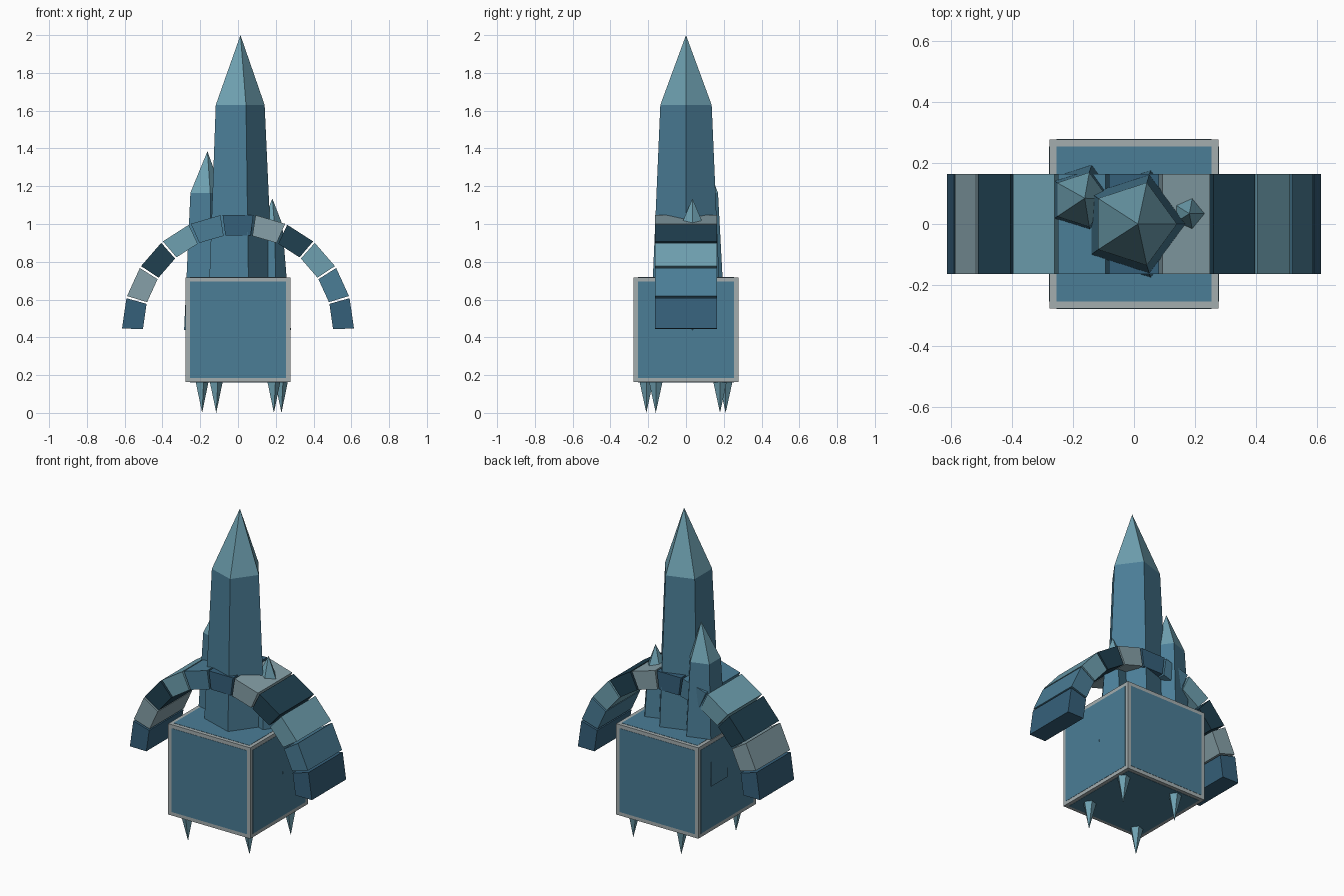
import bpy
from math import sin, cos, pi, radians

if "Cube" in bpy.data.objects:
    bpy.data.objects.remove(bpy.data.objects["Cube"])


def material(name, rgb):
    m = bpy.data.materials.new(name)
    m.diffuse_color = (*rgb, 1)
    m.use_nodes = True
    m.node_tree.nodes["Principled BSDF"].inputs["Base Color"].default_value = m.diffuse_color
    return m


FRAME = material("frame_grey", (0.37, 0.42, 0.43))
BLUE = material("blue", (0.069, 0.205, 0.305))
LIGHT = material("light_blue", (0.156, 0.352, 0.434))
DEEP = material("deep_blue", (0.036, 0.117, 0.195))
DARK = material("dark_blue", (0.014, 0.051, 0.08))
PALE = material("pale_grey_blue", (0.238, 0.352, 0.392))


def add_mesh(name, verts, faces, mat):
    me = bpy.data.meshes.new(name)
    me.from_pydata(verts, [], faces)
    me.materials.append(mat)
    ob = bpy.data.objects.new(name, me)
    bpy.context.collection.objects.link(ob)
    return ob


def box(name, half, centre, mat):
    bpy.ops.mesh.primitive_cube_add(size=2, location=centre)
    ob = bpy.context.object
    ob.name = name
    ob.scale = half
    ob.data.materials.append(mat)


def ring(x, y, z, r, n=5):
    return [(x + r * cos(2 * pi * i / n), y + r * sin(2 * pi * i / n), z) for i in range(n)]


def prism(name, bottom, top, mat):
    n = len(bottom)
    faces = [(i, (i + 1) % n, n + (i + 1) % n, n + i) for i in range(n)]
    faces += [tuple(reversed(range(n))), tuple(range(n, 2 * n))]
    return add_mesh(name, bottom + top, faces, mat)


def pyramid(name, base, tip, mat):
    n = len(base)
    up = tip[2] > base[0][2]
    faces = [(i, (i + 1) % n, n) if up else ((i + 1) % n, i, n) for i in range(n)]
    faces.append(tuple(reversed(range(n))) if up else tuple(range(n)))
    return add_mesh(name, base + [tip], faces, mat)


# Cube base with a blue panel on every face
MID, HALF, IN = 0.44, 0.277, 0.255
box("base_cube", (HALF,) * 3, (0, 0, MID), FRAME)
for axis in range(3):
    half = [IN] * 3
    half[axis] = HALF + 0.0015
    box("face_panels_" + "xyz"[axis], half, (0, 0, MID), BLUE)

# Pentagonal crystals: tapered shaft plus pointed cap
# name, x, y, base radius, shoulder radius, shoulder z, tip
crystals = [
    ("main_crystal", -0.002, 0.0, 0.197, 0.143, 1.63, (0.013, 0, 2.0)),
    ("left_crystal", -0.176, 0.08, 0.135, 0.094, 1.165, (-0.162, 0.085, 1.385)),
    ("right_crystal", 0.174, 0.034, 0.106, 0.06, 1.0, (0.182, 0.034, 1.135)),
]
for name, x, y, r0, r1, z1, tip in crystals:
    shoulder = ring(x, y, z1, r1)
    prism(name + "_shaft", ring(x, y, MID, r0), shoulder, BLUE)
    pyramid(name + "_cap", shoulder, tip, LIGHT)

# Arch of eleven wedge blocks in a repeating colour cycle
R_IN, R_OUT, DEPTH, N = 0.503, 0.614, 0.165, 11
cycle = [DEEP, PALE, DARK, LIGHT, BLUE]
step, gap = pi / N, radians(0.55)
for i in range(N):
    a, b = i * step + gap, (i + 1) * step - gap
    profile = [(R_IN, a), (R_OUT, a), (R_OUT, b), (R_IN, b)]
    sides = [[(-r * cos(t), y, MID + r * sin(t)) for r, t in profile]
             for y in (DEPTH, -DEPTH)]
    prism(f"arch_block_{i + 1}", sides[0], sides[1], cycle[i % 5])

# Four small spikes under the cube
for i, (x, y) in enumerate([(-0.19, -0.21), (0.19, -0.16), (0.23, 0.18), (-0.115, 0.21)]):
    pyramid(f"foot_spike_{i + 1}", ring(x - 0.004, y, 0.175, 0.04), (x, y, 0.0), LIGHT)
